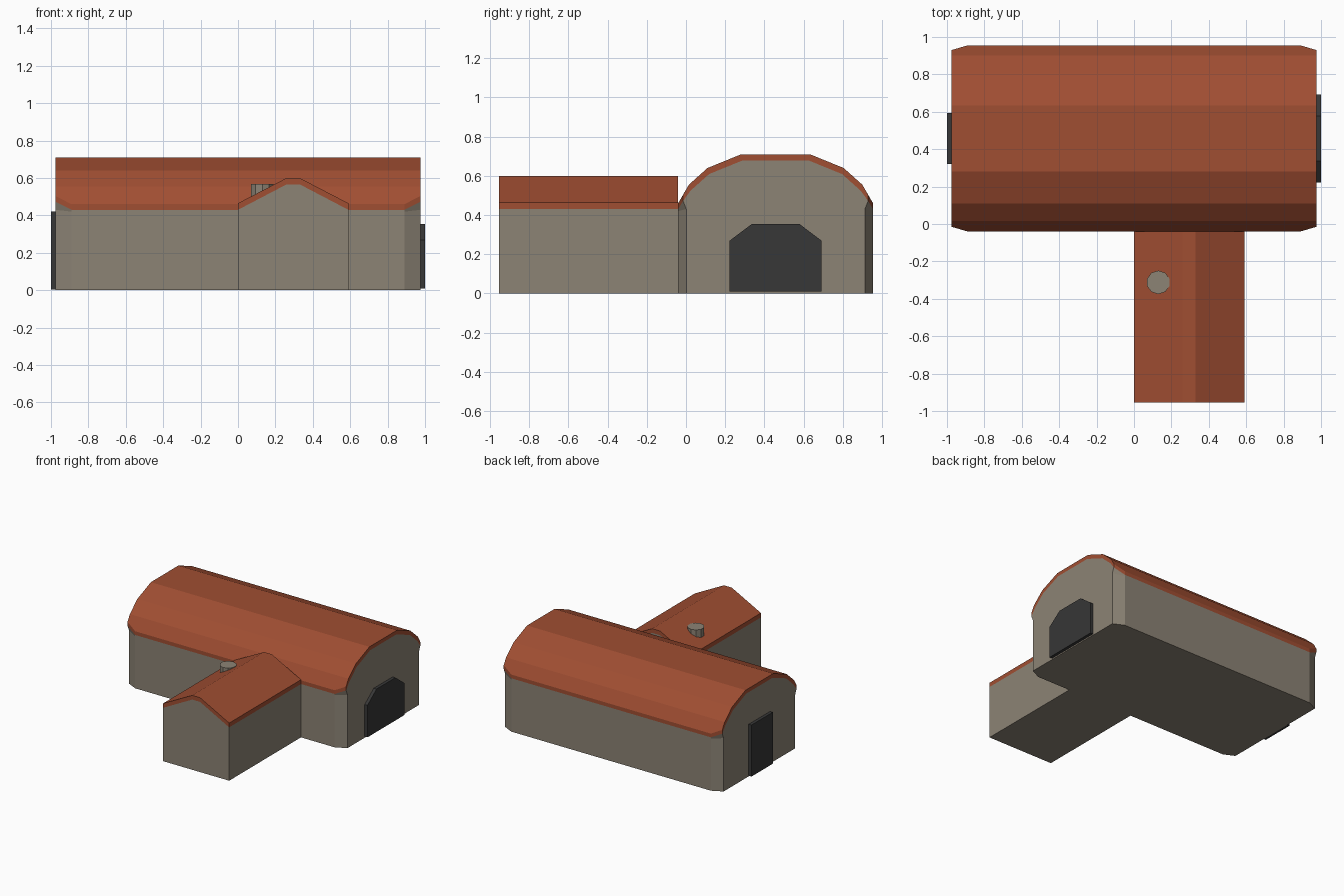
import bpy, bmesh

if "Cube" in bpy.data.objects:
    bpy.data.objects.remove(bpy.data.objects["Cube"])


def material(name, rgb):
    lin = [((c / 255 + 0.055) / 1.055) ** 2.4 for c in rgb]
    m = bpy.data.materials.new(name)
    m.diffuse_color = (*lin, 1)
    m.use_nodes = True
    m.node_tree.nodes["Principled BSDF"].inputs["Base Color"].default_value = m.diffuse_color
    return m


TILE = material("roof tile", (160, 78, 50))
STONE = material("stone wall", (140, 131, 117))
DARK = material("dark door", (55, 55, 55))


def loft(name, rings, mat):
    """Closed solid through a list of matching point rings."""
    bm = bmesh.new()
    loops = [[bm.verts.new(p) for p in r] for r in rings]
    n = len(loops[0])
    for a, b in zip(loops, loops[1:]):
        for i in range(n):
            j = (i + 1) % n
            bm.faces.new((a[i], a[j], b[j], b[i]))
    bm.faces.new(loops[0])
    bm.faces.new(loops[-1])
    bmesh.ops.recalc_face_normals(bm, faces=bm.faces)
    me = bpy.data.meshes.new(name)
    bm.to_mesh(me)
    bm.free()
    me.materials.append(mat)
    ob = bpy.data.objects.new(name, me)
    bpy.context.collection.objects.link(ob)
    return ob


MID = 0.4575  # y of the hall centre line


def mirror_y(half):
    return half + [(2 * MID - y, z) for y, z in reversed(half)]


def mirror_x(half, cx):
    return half + [(2 * cx - x, z) for x, z in reversed(half)]


def hall_rings(end, mid):
    return [[(x, y, z) for y, z in prof] for x, prof in
            ((-0.975, end), (-0.89, mid), (0.89, mid), (0.975, end))]


# hall: arched section, narrowed at both ends
ARCH = [(0.015, 0.555), (0.11, 0.64), (0.282, 0.71)]
T = 0.031
UNDER = [(y + 0.008, z - T) for y, z in ARCH]
wall_end = mirror_y([(0.002, 0), (0.002, 0.43), (-0.015, 0.472)] + UNDER)
wall_mid = mirror_y([(-0.04, 0), (-0.04, 0.42), (-0.04, 0.43)] + UNDER)
loft("hall_walls", hall_rings(wall_end, wall_mid), STONE)


def shell(outer, inner):
    return mirror_y(outer) + mirror_y(inner)[::-1]


roof_end = shell([(-0.015, 0.503)] + ARCH, [(-0.015, 0.472)] + UNDER)
roof_mid = shell([(-0.04, 0.46)] + ARCH, [(-0.04, 0.43)] + UNDER)
loft("hall_roof", hall_rings(roof_end, roof_mid), TILE)

# side wing with a flat-topped gable
CX = 0.295
under = mirror_x([(0, 0.43), (0.26, 0.566)], CX)
outer = mirror_x([(0, 0.465), (0.26, 0.6)], CX)


def wing(name, prof, mat):
    loft(name, [[(x, y, z) for x, z in prof] for y in (-0.955, -0.04)], mat)


wing("wing_walls", [(0, 0)] + under + [(0.59, 0)], STONE)
wing("wing_roof", outer + under[::-1], TILE)

# doors on the two hall ends
big = mirror_y([(0.222, 0.01), (0.222, 0.268), (0.337, 0.355)])
small = mirror_y([(0.322, 0.005), (0.322, 0.42)])
for name, prof, s in (("large_door", big, 1), ("small_door", small, -1)):
    loft(name, [[(s * x, y, z) for y, z in prof] for x in (0.97, 1.0)], DARK)

# chimney
bpy.ops.mesh.primitive_cylinder_add(vertices=10, radius=0.063, depth=0.12,
                                    location=(0.13, -0.312, 0.508))
chimney = bpy.context.object
chimney.name = "chimney"
chimney.data.materials.append(STONE)
